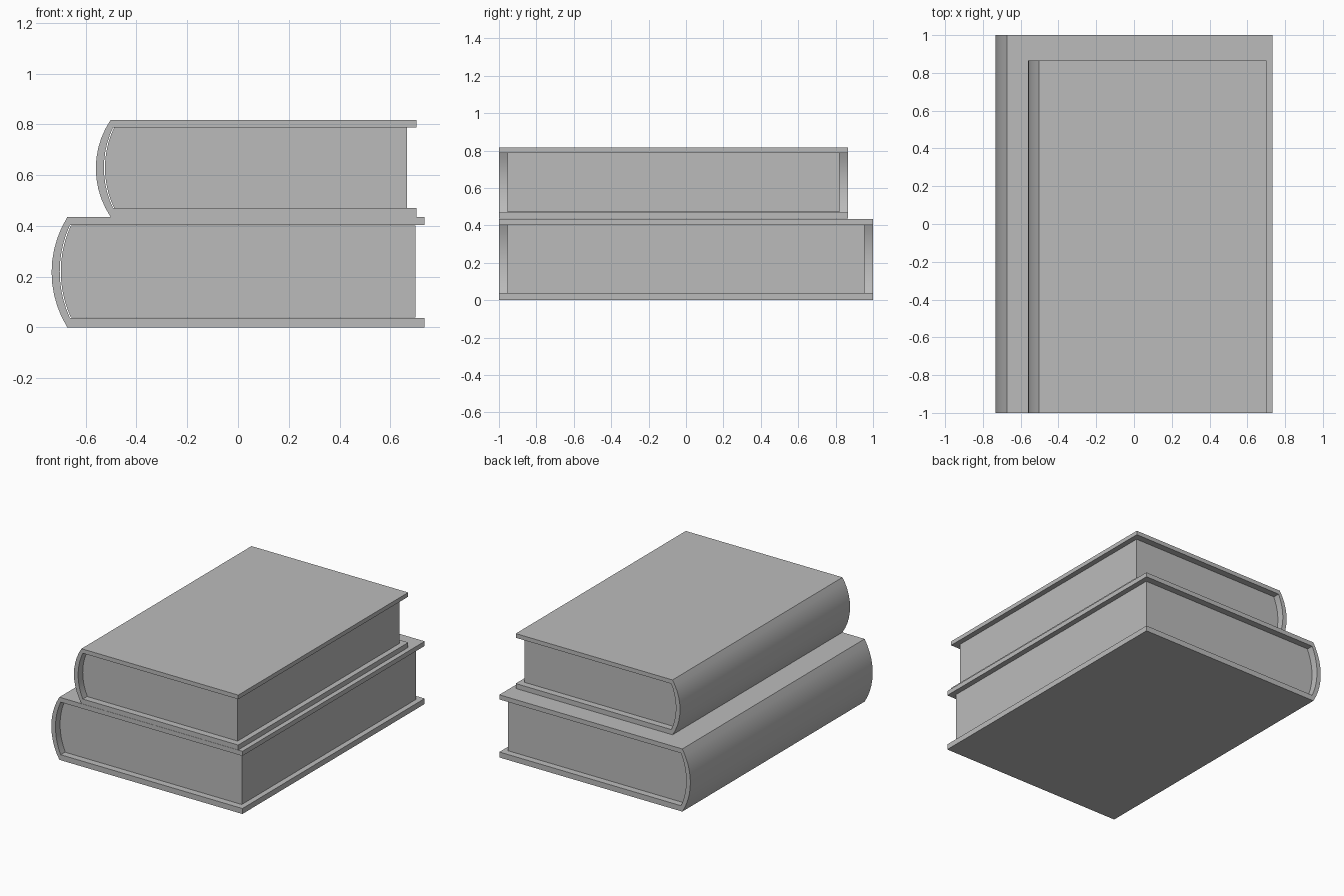
import bpy, bmesh, math

cube = bpy.data.objects.get("Cube")
if cube:
    bpy.data.objects.remove(cube, do_unlink=True)

grey = bpy.data.materials.new("plain_grey")
grey.use_nodes = True
colour = (0.5, 0.5, 0.5, 1)
grey.diffuse_color = colour
grey.node_tree.nodes["Principled BSDF"].inputs["Base Color"].default_value = colour

ARC_STEPS = 10


def c_profile(right, left, bulge, low, high):
    """Open C outline: top right corner, rounded spine, bottom right corner."""
    half = (high - low) / 2
    radius = (half ** 2 + bulge ** 2) / (2 * bulge)
    reach = math.asin(half / radius)
    centre_x, centre_z = left - bulge + radius, (low + high) / 2
    points = [(right, high)]
    for i in range(ARC_STEPS + 1):
        a = reach * (1 - 2 * i / ARC_STEPS)
        points.append((centre_x - radius * math.cos(a),
                       centre_z + radius * math.sin(a)))
    return points + [(right, low)]


def extrude_faces(name, bm, front, back):
    """Sweep flat faces along y and turn them into a shaded object."""
    swept = bmesh.ops.extrude_face_region(bm, geom=bm.faces[:])["geom"]
    for v in swept:
        if isinstance(v, bmesh.types.BMVert):
            v.co.y += back - front
    bmesh.ops.recalc_face_normals(bm, faces=bm.faces[:])
    mesh = bpy.data.meshes.new(name)
    bm.to_mesh(mesh)
    bm.free()
    mesh.materials.append(grey)
    obj = bpy.data.objects.new(name, mesh)
    bpy.context.collection.objects.link(obj)
    bpy.ops.object.select_all(action='DESELECT')
    obj.select_set(True)
    bpy.context.view_layer.objects.active = obj
    bpy.ops.object.shade_smooth_by_angle(angle=math.radians(25))


def cover(name, outer, inner, front, back):
    """Boards and spine as one strip between two outlines."""
    bm = bmesh.new()
    rows = [[bm.verts.new((x, front, z)) for x, z in line] for line in (outer, inner)]
    for i in range(len(outer) - 1):
        bm.faces.new((rows[0][i], rows[0][i + 1], rows[1][i + 1], rows[1][i]))
    extrude_faces(name, bm, front, back)


def pages(name, outline, front, back):
    bm = bmesh.new()
    bm.faces.new([bm.verts.new((x, front, z)) for x, z in outline])
    extrude_faces(name, bm, front, back)


def book(name, right, left, bulge, low, high, lower_board, upper_board, back):
    inner_low, inner_high = low + lower_board, high - upper_board
    outer = c_profile(right, left, bulge, low, high)
    inner = c_profile(right, left + 0.01, bulge - 0.022, inner_low, inner_high)
    block = c_profile(right - 0.036, left + 0.014, bulge - 0.022,
                      inner_low + 0.001, inner_high - 0.001)
    cover(name + "_cover", outer, inner, -1, back)
    pages(name + "_pages", block, -0.955, back - 0.045)


# Large book below, smaller book on top with front edges flush
book("lower_book", 0.734, -0.672, 0.062, 0, 0.435, 0.038, 0.032, 1)
book("upper_book", 0.702, -0.502, 0.058, 0.436, 0.817, 0.034, 0.029, 0.865)
